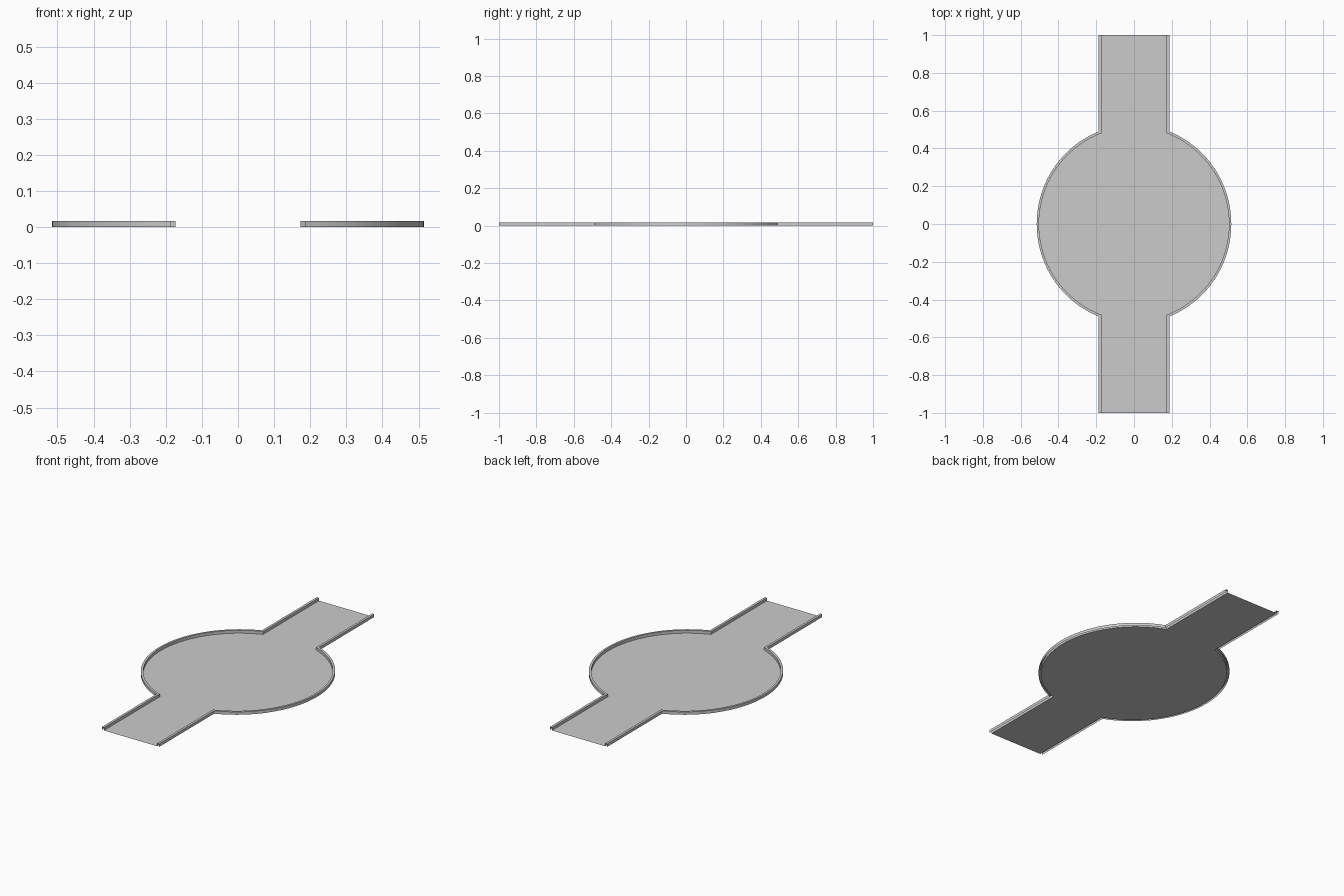
import bpy
import math

if "Cube" in bpy.data.objects:
    bpy.data.objects.remove(bpy.data.objects["Cube"])

H = 0.017        # curb height
SEG = 40         # arc segments per side
IN_X, OUT_X = 0.173, 0.187


def material(name, v):
    m = bpy.data.materials.new(name)
    m.diffuse_color = (v, v, v, 1)
    m.use_nodes = True
    m.node_tree.nodes["Principled BSDF"].inputs["Base Color"].default_value = m.diffuse_color
    return m


def make(name, verts, faces, mat=None):
    me = bpy.data.meshes.new(name)
    me.from_pydata(verts, [], faces)
    ob = bpy.data.objects.new(name, me)
    bpy.context.collection.objects.link(ob)
    if mat:
        me.materials.append(mat)
    return ob


def arc(x0, rx, ry):
    # right-hand arc running between the two road mouths at x = x0
    a = math.acos(x0 / rx)
    ts = [-a + 2 * a * i / SEG for i in range(SEG + 1)]
    return [(rx * math.cos(t), ry * math.sin(t)) for t in ts]


dark = material("asphalt_grey", 0.55)
light = material("stripe_grey", 0.8)

inner = arc(IN_X, 0.503, 0.511)
outer = arc(OUT_X, 0.515, 0.525)
mouth = inner[-1][1]

# Round flat floor
ring = inner + [(-x, -y) for x, y in inner]
make("round_floor", [(x, y, 0) for x, y in ring], [list(range(len(ring)))], dark)

# Striped road arms, light stripe next to the circle
step = (1 - mouth) / 6
for name, s in (("back", 1), ("front", -1)):
    for i in range(6):
        ys = sorted((s * (mouth + i * step), s * (mouth + (i + 1) * step)))
        make(f"{name}_road_stripe_{i + 1}",
             [(-IN_X, ys[0], 0), (IN_X, ys[0], 0), (IN_X, ys[1], 0), (-IN_X, ys[1], 0)],
             [(0, 1, 2, 3)], dark if i % 2 else light)

# Raised curbs: outer wall, top and inner wall swept along each side
ip = [(IN_X, -1)] + inner + [(IN_X, 1)]
op = [(OUT_X, -1)] + outer + [(OUT_X, 1)]
for name, s in (("right_curb", 1), ("left_curb", -1)):
    verts, faces = [], []
    for (ix, iy), (ox, oy) in zip(ip, op):
        verts += [(s * ox, s * oy, 0), (s * ox, s * oy, H),
                  (s * ix, s * iy, H), (s * ix, s * iy, 0)]
    for k in range(len(ip) - 1):
        for j in range(3):
            a = 4 * k + j
            faces.append((a, a + 4, a + 5, a + 1))
    curb = make(name, verts, faces, dark)
    bpy.ops.object.select_all(action='DESELECT')
    curb.select_set(True)
    bpy.context.view_layer.objects.active = curb
    bpy.ops.object.shade_smooth_by_angle(angle=math.radians(30))
